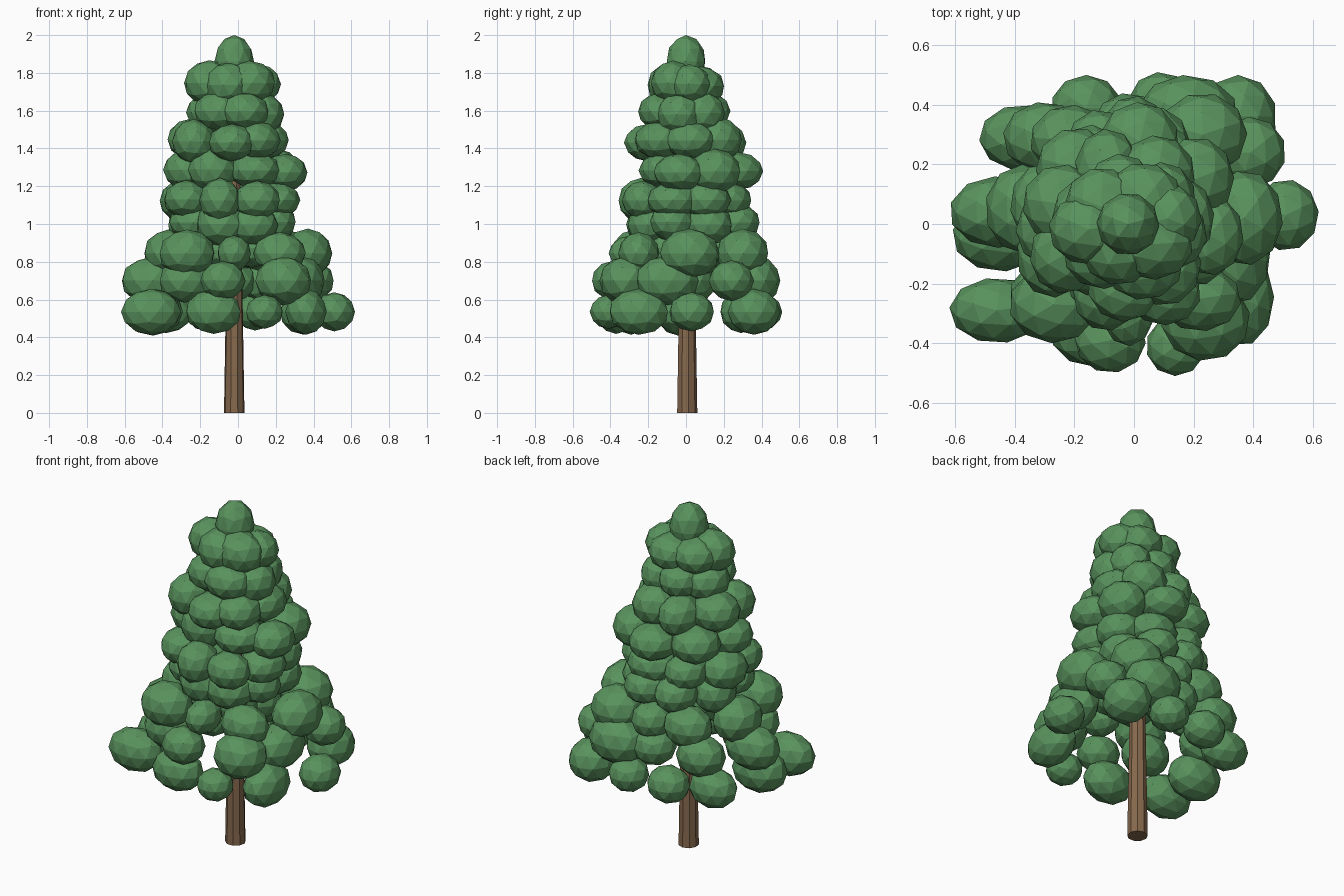
import bpy, bmesh, math, random
from mathutils import Matrix, Vector

if "Cube" in bpy.data.objects:
    bpy.data.objects.remove(bpy.data.objects["Cube"])

random.seed(4)


def material(name, color):
    m = bpy.data.materials.new(name)
    m.diffuse_color = color
    m.use_nodes = True
    m.node_tree.nodes["Principled BSDF"].inputs["Base Color"].default_value = m.diffuse_color
    return m


leaf = material("leaf_green", (0.10, 0.29, 0.11, 1))
bark = material("bark_brown", (0.24, 0.14, 0.075, 1))


def finish(bm, name, mat):
    mesh = bpy.data.meshes.new(name)
    bm.to_mesh(mesh)
    bm.free()
    mesh.materials.append(mat)
    ob = bpy.data.objects.new(name, mesh)
    bpy.context.collection.objects.link(ob)


def clump(bm, loc, size):
    # faceted leaf clump, randomly turned so facets vary
    turn = Matrix.Rotation(random.uniform(0, 6.28), 4, 'Z')
    bmesh.ops.create_icosphere(
        bm, subdivisions=2, radius=1,
        matrix=Matrix.Translation(loc) @ Matrix.Diagonal((*size, 1)) @ turn)


# trunk
bm = bmesh.new()
bmesh.ops.create_cone(bm, cap_ends=True, segments=9, radius1=0.055, radius2=0.025,
                      depth=1.8, matrix=Matrix.Translation((-0.02, 0.005, 0.9)))
finish(bm, "trunk", bark)

# wide lower tiers, placed one by one: x, y, x radius, y radius
lower = {
    0.535: [(-.46, -.29, .16, .11), (-.13, -.37, .15, .11), (.14, -.41, .10, .10),
            (.36, -.25, .11, .16), (.51, .03, .11, .12), (.35, .36, .13, .14),
            (.09, .40, .11, .11), (-.16, .39, .12, .11), (-.38, .29, .14, .11),
            (-.45, -.04, .16, .12)],
    0.70: [(-.08, -.39, .12, .11), (.24, -.32, .15, .14), (.34, -.10, .12, .17),
           (.39, .24, .12, .12), (.18, .37, .17, .13), (-.02, .32, .12, .12),
           (-.30, .29, .14, .12), (-.46, .04, .16, .12), (-.28, -.24, .14, .12)],
    0.845: [(-.27, -.27, .15, .13), (-.02, -.29, .09, .12), (.22, -.25, .14, .11),
            (.37, .02, .13, .16), (.23, .30, .15, .14), (.0, .31, .11, .12),
            (-.21, .28, .14, .12), (-.37, .05, .13, .15)],
}
for i, (z, row) in enumerate(lower.items()):
    bm = bmesh.new()
    for x, y, rx, ry in row:
        clump(bm, (x, y, z), (rx, ry, 0.45 * (rx + ry)))
    finish(bm, f"lower_foliage_{i + 1}", leaf)

# upper tiers as rings: z, left, right, front, back reach, count, start angle
upper = [(.87, .27, .24, .25, .25, 5, .3),
         (1.00, .39, .32, .33, .41, 8, -.35), (1.13, .43, .34, .37, .36, 8, -.3),
         (1.28, .40, .38, .26, .41, 7, -.3), (1.44, .39, .27, .33, .33, 7, .1),
         (1.59, .28, .25, .26, .24, 6, -.25), (1.74, .29, .23, .21, .21, 6, .2)]
for i, (z, left, right, front, back, n, start) in enumerate(upper):
    bm = bmesh.new()
    for k in range(n):
        a = start + math.tau * k / n
        c, s = math.cos(a), math.sin(a)
        rx, ry = random.uniform(.11, .14), random.uniform(.11, .14)
        x = c * ((right if c > 0 else left) - rx)
        y = s * ((back if s > 0 else front) - ry)
        clump(bm, (x, y, z + random.uniform(-.01, .01)),
              (rx, ry, random.uniform(.098, .122)))
    finish(bm, f"upper_foliage_{i + 1}", leaf)

# pointed crown
bm = bmesh.new()
clump(bm, (-.02, 0, 1.86), (.105, .105, .14))
finish(bm, "crown", leaf)
